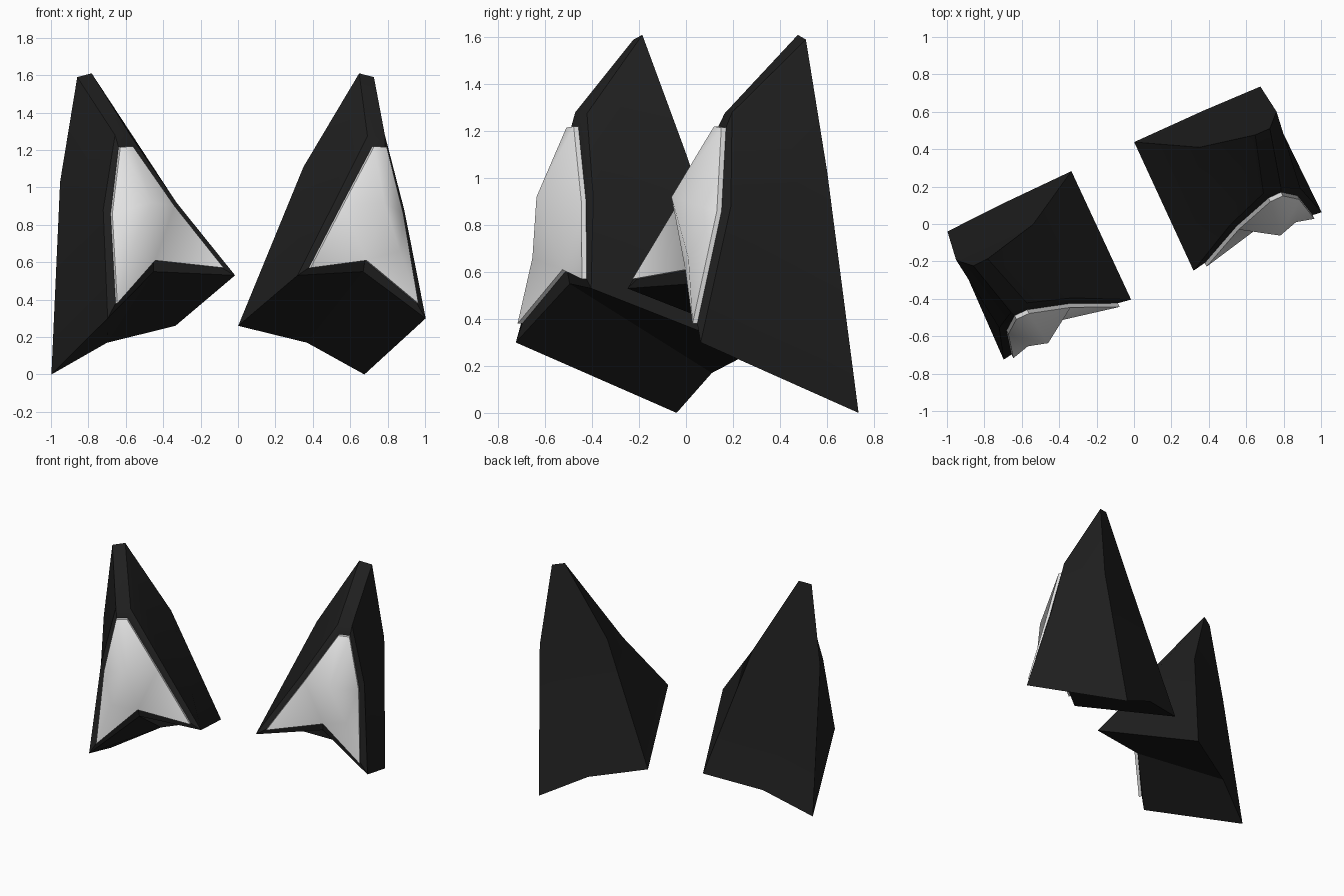
import bpy, bmesh, math

cube = bpy.data.objects.get("Cube")
if cube:
    bpy.data.objects.remove(cube, do_unlink=True)


def material(name, value, roughness):
    mat = bpy.data.materials.new(name)
    mat.use_nodes = True
    colour = (value, value, value, 1)
    mat.diffuse_color = colour
    shader = mat.node_tree.nodes["Principled BSDF"]
    shader.inputs["Base Color"].default_value = colour
    shader.inputs["Roughness"].default_value = roughness
    return mat


def mirrored_part(name, points, faces, mat, smooth_angle):
    """Build one side from named points, mirror it, and turn the pair."""
    bm = bmesh.new()
    verts = {key: bm.verts.new(co) for key, co in points.items()}
    for face in faces:
        bm.faces.new([verts[key] for key in face])
    bmesh.ops.recalc_face_normals(bm, faces=bm.faces)
    mesh = bpy.data.meshes.new(name)
    bm.to_mesh(mesh)
    bm.free()
    mesh.materials.append(mat)
    obj = bpy.data.objects.new(name, mesh)
    bpy.context.collection.objects.link(obj)
    bpy.ops.object.select_all(action='DESELECT')
    obj.select_set(True)
    bpy.context.view_layer.objects.active = obj
    bpy.ops.object.shade_smooth_by_angle(angle=math.radians(smooth_angle))
    mirror = obj.modifiers.new("Mirror", 'MIRROR')
    mirror.use_mirror_merge = False
    obj.rotation_euler.z = math.radians(24.85)
    return obj


black = material("matte black", 0.014, 0.6)
white = material("lens white", 0.8, 0.5)

# Front outline of the housing, and the lens rim standing proud of it
RING = ["bottom_out", "mid_out", "top_out", "top_in", "mid_in", "bottom_in", "notch"]
outline = dict(zip(RING, [
    (0.937, -0.365, 0.30), (0.887, -0.20, 0.88), (0.795, -0.152, 1.28),
    (0.697, -0.142, 1.275), (0.465, -0.22, 0.92), (0.184, -0.36, 0.53),
    (0.617, -0.26, 0.55)]))
rim = dict(zip(RING, [
    (0.887, -0.38, 0.38), (0.857, -0.252, 0.86), (0.785, -0.198, 1.215),
    (0.711, -0.198, 1.22), (0.495, -0.262, 0.90), (0.256, -0.37, 0.57),
    (0.623, -0.292, 0.61)]))
seat = {"seat_" + k: (x, y + 0.022, z) for k, (x, y, z) in rim.items()}
pairs = list(zip(RING, RING[1:] + RING[:1]))

# Housing: back edge points, sides, underside and the frame around the lens
back = {
    "foot_out": (0.922, 0.383, 0), "foot_mid": (0.589, 0.394, 0.17),
    "foot_in": (0.185, 0.397, 0.26), "back_in": (0.49, 0.225, 1.11),
    "back_out": (0.944, 0.225, 1.03),
    "tip_in": (0.788, 0.16, 1.61), "tip_out": (0.874, 0.158, 1.59),
}
housing_faces = [
    ("foot_out", "bottom_out", "mid_out", "back_out"),
    ("back_out", "mid_out", "top_out", "tip_out"),
    ("tip_out", "top_out", "top_in", "tip_in"),
    ("tip_in", "top_in", "mid_in", "back_in"),
    ("back_in", "mid_in", "bottom_in", "foot_in"),
    ("foot_in", "bottom_in", "notch", "foot_mid"),
    ("foot_mid", "notch", "bottom_out", "foot_out"),
    ("foot_out", "back_out", "back_in", "foot_in", "foot_mid"),
    ("back_out", "tip_out", "tip_in", "back_in"),
]
frame_faces = [(a, b, "seat_" + b, "seat_" + a) for a, b in pairs]
housing_faces += frame_faces
housing_faces.append(tuple("seat_" + k for k in RING))
mirrored_part("housings", {**outline, **back, **seat}, housing_faces, black, 20)

# Lens: raised peak, hollow towards both lower corners
lens_faces = [
    ("mid_out", "top_out", "peak"), ("top_out", "top_in", "peak"),
    ("top_in", "mid_in", "peak"), ("mid_in", "notch", "peak"),
    ("mid_in", "bottom_in", "notch"), ("peak", "hollow", "mid_out"),
    ("mid_out", "hollow", "bottom_out"), ("bottom_out", "hollow", "notch"),
    ("notch", "hollow", "peak"),
]
lens_points = {**rim, "peak": (0.684, -0.385, 0.92), "hollow": (0.79, -0.355, 0.66)}
mirrored_part("lenses", lens_points, lens_faces, white, 75)

# Thin edge joining each lens to its housing
mirrored_part("lens_edges", {**rim, **seat}, frame_faces, white, 20)
